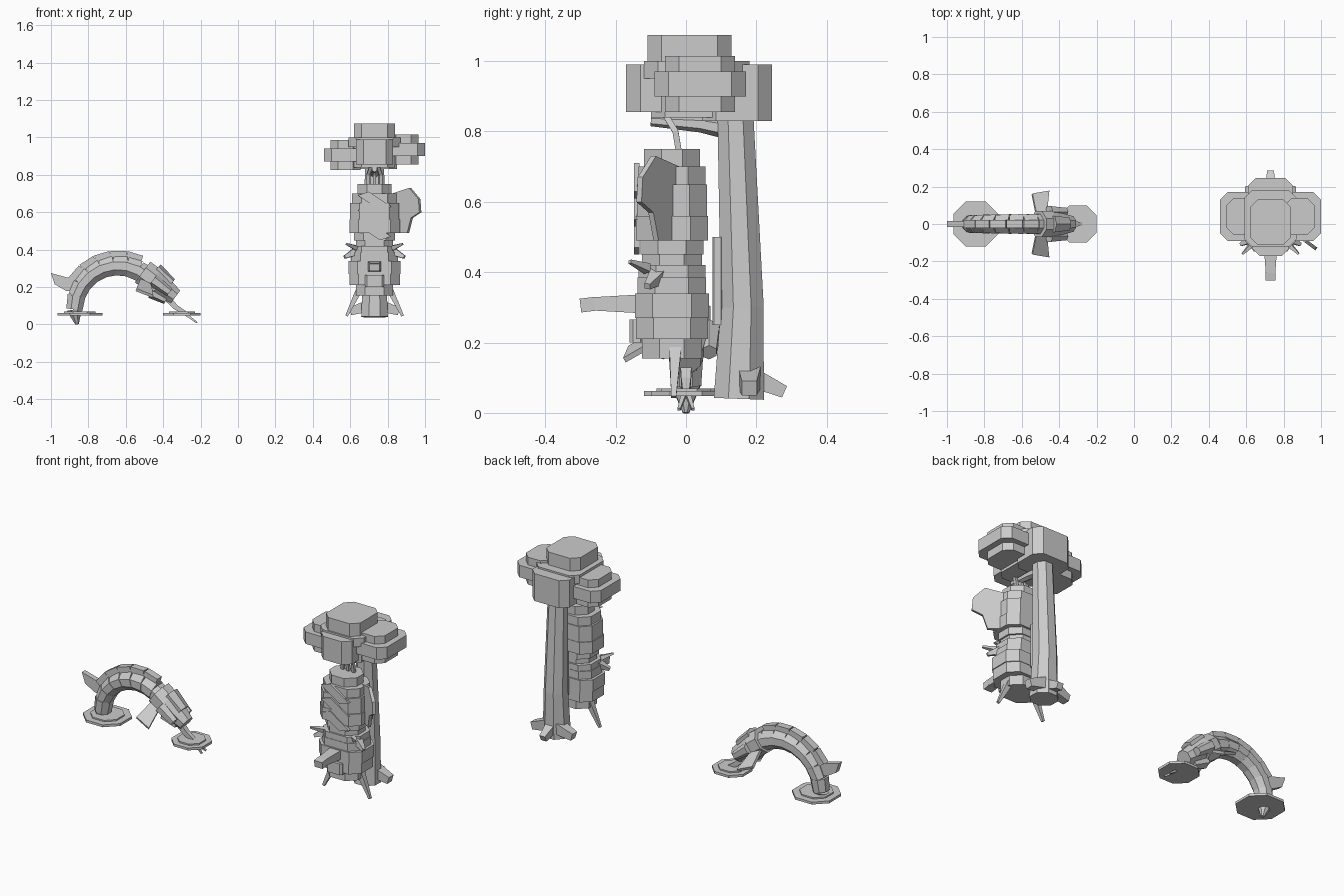
import bpy, bmesh
from math import cos, sin, pi, radians
from mathutils import Vector

default_cube = bpy.data.objects.get("Cube")
if default_cube:
    bpy.data.objects.remove(default_cube, do_unlink=True)

grey = bpy.data.materials.new("plain grey")
grey.use_nodes = True
grey.diffuse_color = (0.6, 0.6, 0.6, 1)
grey.node_tree.nodes["Principled BSDF"].inputs["Base Color"].default_value = grey.diffuse_color

ACROSS = Vector((1, 0, 0))
DEPTH = Vector((0, 1, 0))
SIDES = {"left": 1, "right": -1}


def loft(name, rings):
    """Skin a list of equal point rings and cap both ends."""
    bm = bmesh.new()
    loops = [[bm.verts.new(point) for point in ring] for ring in rings]
    for lower, upper in zip(loops, loops[1:]):
        for i in range(len(lower)):
            bm.faces.new((lower[i - 1], lower[i], upper[i], upper[i - 1]))
    bm.faces.new(loops[0])
    bm.faces.new(loops[-1])
    bmesh.ops.recalc_face_normals(bm, faces=bm.faces)
    mesh = bpy.data.meshes.new(name)
    bm.to_mesh(mesh)
    bm.free()
    mesh.materials.append(grey)
    bpy.context.scene.collection.objects.link(bpy.data.objects.new(name, mesh))


def block(name, x, y, half_x, half_y, bottom, top, cut=0.04):
    """Upright box with cut corners."""
    outline = []
    for sx, sy in ((1, 1), (-1, 1), (-1, -1), (1, -1)):
        corner = [(x + sx * half_x, y + sy * (half_y - cut)),
                  (x + sx * (half_x - cut), y + sy * half_y)]
        outline += corner if sx == sy else corner[::-1]
    loft(name, [[(px, py, z) for px, py in outline] for z in (bottom, top)])


def limb(name, path, start, end, sides=4, axis=DEPTH, flat=1.0):
    """Faceted limb tapering along a path; flat scales it across the axis."""
    path = [Vector(point) for point in path]
    last = len(path) - 1
    rings = []
    for i, point in enumerate(path):
        along = (path[min(i + 1, last)] - path[max(i - 1, 0)]).normalized()
        over = along.cross(axis).normalized()
        wide = over.cross(along)
        radius = start + (end - start) * i / last
        angles = [2 * pi * (k + 0.5) / sides for k in range(sides)]
        rings.append([point + radius * (wide * cos(a) + over * flat * sin(a)) for a in angles])
    loft(name, rings)


def plate(name, outline, thickness):
    """Flat outline thickened along its normal."""
    outline = [Vector(point) for point in outline]
    normal = (outline[1] - outline[0]).cross(outline[2] - outline[0]).normalized()
    shift = normal * thickness / 2
    loft(name, [[p - shift for p in outline], [p + shift for p in outline]])


# Tree trunk, branch and roots
tree = 0.73


def at_tree(x, y, z):
    return Vector((tree + x, y, z))


limb("trunk", [at_tree(0, 0.15, 0.04), at_tree(0, 0.16, 0.3), at_tree(0, 0.14, 0.86)],
     0.077, 0.055, sides=8)
limb("branch", [at_tree(0, 0.15, 0.8), at_tree(0, 0.04, 0.82), at_tree(0, -0.1, 0.83)],
     0.03, 0.015, sides=6, axis=ACROSS)
limb("back_root", [at_tree(0, 0.19, 0.1), at_tree(0, 0.28, 0.06)], 0.04, 0.025, axis=ACROSS)
for label, side in SIDES.items():
    limb(label + "_root", [at_tree(side * 0.03, 0.18, 0.1), at_tree(side * 0.13, 0.18, 0.07)],
         0.045, 0.03)
block("bark_ridge", tree, 0.09, 0.03, 0.015, 0.25, 0.5, cut=0.005)

# Canopy: a tall middle with four cut-corner lobes around it
block("canopy_top", tree, 0.01, 0.11, 0.12, 1, 1.075)
block("canopy_middle", tree, 0.03, 0.14, 0.15, 0.95, 1)
block("canopy_core", tree, 0.03, 0.11, 0.13, 0.84, 0.96)
block("front_lobe", tree, -0.07, 0.1, 0.1, 0.855, 0.99)
block("back_lobe", tree, 0.145, 0.12, 0.1, 0.83, 0.99)
for label, side in SIDES.items():
    middle = 0.92 + side * 0.015
    block(label + "_lobe", tree + side * 0.165, 0.04, 0.105, 0.13, middle - 0.035, middle + 0.035)
    block(label + "_lobe_core", tree + side * 0.155, 0.04, 0.08, 0.1, middle - 0.08, middle + 0.08)

# Hanging cocoon: overlapping rings, alternately wide and narrow
heights = [0.155, 0.21, 0.27, 0.34, 0.385, 0.42, 0.45, 0.49, 0.56, 0.65, 0.7, 0.75]
widths = [0.1, 0.135, 0.14, 0.125, 0.12, 0.1, 0.11, 0.135, 0.13, 0.12, 0.09]
for number, (width, bottom, top) in enumerate(zip(widths, heights, heights[1:])):
    block(f"cocoon_ring_{number}", tree, -0.04, width, width / 2 + 0.035, bottom, top, cut=0.05)

# Cords tying the cocoon to the branch
for number, offset in enumerate((-0.035, 0, 0.035)):
    limb(f"cord_{number}", [at_tree(offset, -0.02, 0.74), at_tree(offset, -0.03, 0.8),
                            at_tree(offset / 2, -0.06, 0.85)], 0.012, 0.012, axis=ACROSS)

# Stepped snout on the front
limb("snout", [at_tree(0, -0.13, 0.31), at_tree(0, -0.27, 0.31)], 0.05, 0.035,
     axis=ACROSS, flat=0.75)
limb("snout_tip", [at_tree(0, -0.26, 0.31), at_tree(0, -0.3, 0.305)], 0.037, 0.037,
     axis=ACROSS, flat=0.75)
block("chin", tree, -0.14, 0.05, 0.02, 0.2, 0.265, cut=0.01)

# Spikes, claws and hooks on both sides of the cocoon
for label, side in SIDES.items():
    limb(label + "_tail_spike", [at_tree(side * 0.08, -0.03, 0.19), at_tree(side * 0.15, -0.035, 0.045)],
         0.025, 0.01)
    limb(label + "_claw", [at_tree(side * 0.1, -0.08, 0.39), at_tree(side * 0.16, -0.11, 0.36)],
         0.03, 0.012)
    limb(label + "_hook", [at_tree(side * 0.1, -0.11, 0.41), at_tree(side * 0.15, -0.16, 0.43)],
         0.018, 0.007)

# Diagonal wrapped leaves over the front
for number in range(3):
    leaf_middle = at_tree(0, -0.14, 0.5 + number * 0.08)
    slant = Vector((0.06, 0, -0.04))
    spread = Vector((0.03, 0, 0.01))
    plate(f"wrap_leaf_{number}", [leaf_middle - slant - spread, leaf_middle - slant + spread,
                                  leaf_middle + slant + spread, leaf_middle + slant - spread], 0.016)

# Ragged side leaf, slanting forward as it spreads
leaf_edge = [(0.1, 0.7), (0.19, 0.73), (0.24, 0.67), (0.245, 0.6),
             (0.2, 0.57), (0.18, 0.49), (0.13, 0.49), (0.1, 0.55)]
plate("side_leaf", [at_tree(x, 0.05 - x * 0.75, z) for x, z in leaf_edge], 0.018)


# Leaping sea creature: body segments along an arch
def on_arch(degrees, radius):
    angle = radians(degrees)
    return Vector((-0.64 + radius * cos(angle), 0, 0.08 + radius * sin(angle)))


segments = 9
step = 150 / segments
for number in range(segments):
    start = 180 - step * number
    girth = 0.047 + 0.0012 * number
    limb(f"body_segment_{number}", [on_arch(start, 0.235), on_arch(start - step * 1.1, 0.235)],
         girth, girth + 0.005, sides=8)
limb("tail_stub", [on_arch(180, 0.235), (-0.86, 0, 0)], 0.045, 0.01, sides=8)

# Back crest and tail fin
for number in range(5):
    start = 148 - step * number
    limb(f"crest_{number}", [on_arch(start, 0.295), on_arch(start - step, 0.295)], 0.03, 0.03)
plate("tail_fin", [(-1, 0, 0.275), (-0.91, 0, 0.25), (-0.83, 0, 0.28), (-0.84, 0, 0.17),
                   (-0.92, 0, 0.18), (-0.98, 0, 0.215)], 0.03)

# Head, pitched downward along one slope
neck = Vector((-0.47, 0, 0.25))
forward = Vector((0.8, 0, -0.6))
upward = Vector((0.6, 0, 0.8))


def on_head(ahead, above=0.0, aside=0.0):
    return neck + forward * ahead + upward * above + DEPTH * aside


limb("neck_collar", [on_head(-0.05), on_head(0.02)], 0.075, 0.075, sides=8)
limb("head", [on_head(0.02), on_head(0.1), on_head(0.17)], 0.075, 0.045, sides=8)
limb("brow", [on_head(0, 0.06), on_head(0.11, 0.05)], 0.05, 0.04, sides=6, flat=0.6)
limb("jaw", [on_head(0.05, -0.06), on_head(0.14, -0.045)], 0.05, 0.035, sides=6, flat=0.65)
limb("tongue", [on_head(0.11, -0.03), (-0.33, 0, 0.09), (-0.28, 0, 0.06)], 0.025, 0.014)
for label, side in SIDES.items():
    limb(label + "_cheek", [on_head(0.02, 0, side * 0.065), on_head(0.13, 0, side * 0.065)],
         0.035, 0.025, sides=6)
    limb(label + "_tongue_tip", [(-0.3, 0, 0.07), (-0.22, side * 0.02, 0.01)], 0.012, 0.006)
    plate(label + "_flipper", [(-0.52, side * 0.035, 0.25), (-0.47, side * 0.035, 0.23),
                               (-0.455, side * 0.175, 0.15), (-0.545, side * 0.16, 0.185)], 0.016)

# Water ripples: thin plates with a raised middle
for label, x, radius in (("tail", -0.845, 0.12), ("tongue", -0.3, 0.1)):
    block(label + "_ripple", x, 0, radius, radius, 0.048, 0.062, cut=radius * 0.55)
    inner = radius * 0.7
    block(label + "_ripple_ring", x, 0, inner, inner, 0.06, 0.07, cut=inner * 0.55)
